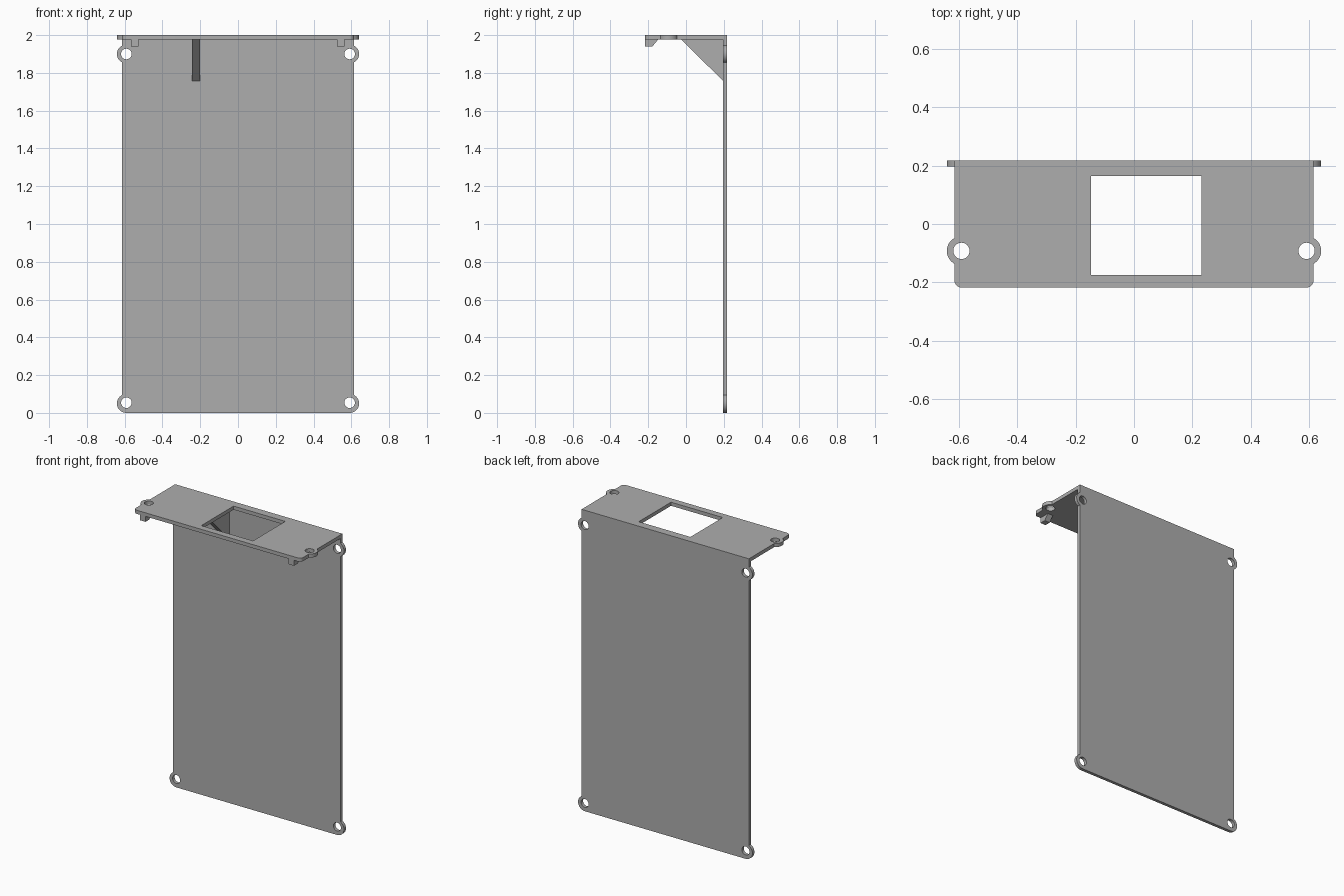
import bpy, bmesh
from math import cos, sin, acos, radians, tau
from mathutils import Vector

if "Cube" in bpy.data.objects:
    bpy.data.objects.remove(bpy.data.objects["Cube"], do_unlink=True)

HALF_W, EAR_X, EAR_R, HOLE_R = 0.615, 0.591, 0.05, 0.028
BACK, FRONT, TOP, THICK = 0.218, -0.218, 2.0, 0.024
FACE = BACK - 0.021
UNDER = TOP - THICK
EAR_ANGLE = acos((HALF_W - EAR_X) / EAR_R)

grey = bpy.data.materials.new("grey plastic")
grey.use_nodes = True
grey.diffuse_color = (0.42, 0.42, 0.42, 1)
grey.node_tree.nodes["Principled BSDF"].inputs["Base Color"].default_value = grey.diffuse_color


def arc(cx, cy, r, start, end, steps=20):
    """Points along an arc, angles in radians."""
    angles = [start + (end - start) * i / steps for i in range(steps + 1)]
    return [(cx + r * cos(a), cy + r * sin(a)) for a in angles]


def circle(cx, cy):
    return arc(cx, cy, HOLE_R, 0, tau, 32)[:-1]


def prism(name, loops, place, push):
    """Fill an outline with its holes, then extrude it along push."""
    bm = bmesh.new()
    edges = []
    for loop in loops:
        verts = [bm.verts.new(place(u, v)) for u, v in loop]
        edges += [bm.edges.new((a, b)) for a, b in zip(verts, verts[1:] + verts[:1])]
    bmesh.ops.triangle_fill(bm, edges=edges, use_beauty=True)
    result = bmesh.ops.extrude_face_region(bm, geom=bm.faces[:], use_keep_orig=True)
    moved = [g for g in result["geom"] if isinstance(g, bmesh.types.BMVert)]
    bmesh.ops.translate(bm, verts=moved, vec=Vector(push))
    bmesh.ops.recalc_face_normals(bm, faces=bm.faces[:])
    mesh = bpy.data.meshes.new(name)
    bm.to_mesh(mesh)
    bm.free()
    mesh.materials.append(grey)
    obj = bpy.data.objects.new(name, mesh)
    bpy.context.collection.objects.link(obj)
    bpy.ops.object.select_all(action="DESELECT")
    obj.select_set(True)
    bpy.context.view_layer.objects.active = obj
    bpy.ops.object.shade_smooth_by_angle(angle=radians(30))
    return obj


def mirrored(half):
    return half + [(-u, v) for u, v in reversed(half)]


# Tall rear panel with a screw ear at each corner
low, high = EAR_R, 1.9
half = arc(EAR_X, low, EAR_R, -tau / 4, EAR_ANGLE)
half += arc(EAR_X, high, EAR_R, -EAR_ANGLE, EAR_ANGLE)
half.append((HALF_W, UNDER))
holes = [circle(s * EAR_X, z) for s in (-1, 1) for z in (low + 0.004, high)]
prism("rear_panel", [mirrored(half)] + holes,
      lambda u, v: (u, FACE, v), (0, BACK - FACE, 0))

# Top shelf with rounded front corners, side ears and a rectangular opening
corner, ear_y = 0.025, -0.092
half = arc(HALF_W - corner, FRONT + corner, corner, -tau / 4, 0, 8)
half += arc(EAR_X, ear_y, EAR_R, -EAR_ANGLE, EAR_ANGLE)
half.append((HALF_W, BACK))
opening = [(-0.148, -0.174), (0.232, -0.174), (0.232, 0.165), (-0.148, 0.165)]
prism("top_shelf", [mirrored(half), opening] + [circle(s * EAR_X, ear_y) for s in (-1, 1)],
      lambda u, v: (u, v, UNDER), (0, 0, THICK))

# Triangular gusset between shelf and panel
prism("gusset", [[(-0.025, UNDER), (FACE, UNDER), (FACE, 1.757)]],
      lambda u, v: (-0.243, u, v), (0.042, 0, 0))

# Small locating tabs below the front edge
tab = [(FRONT, UNDER), (FRONT, 1.94), (-0.178, 1.94), (-0.148, UNDER)]
for name, x in (("right_tab", -0.567), ("left_tab", 0.524)):
    prism(name, [tab], lambda u, v: (x, u, v), (0.04, 0, 0))
